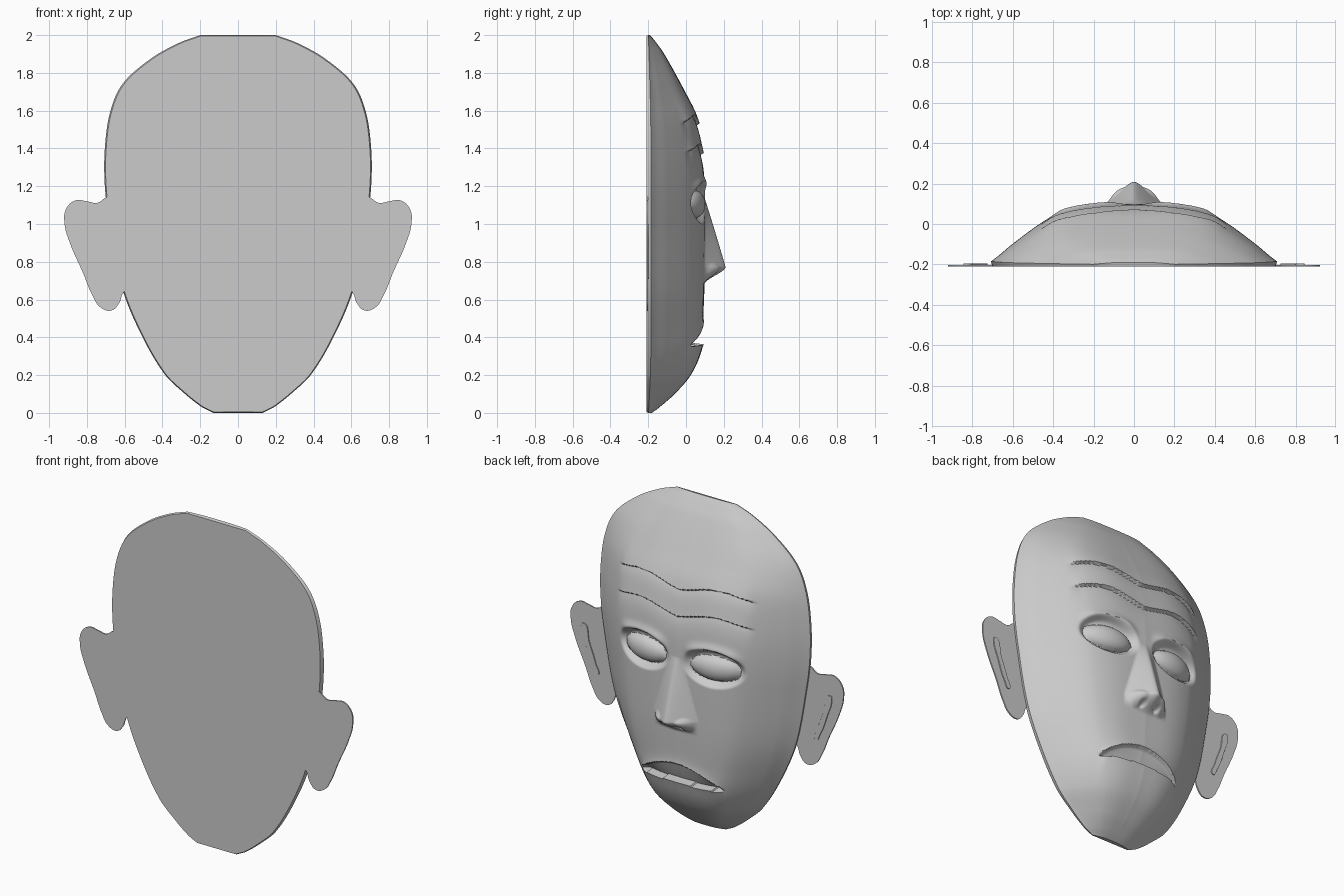
import bpy, bmesh
from math import hypot, sqrt, sin, cos, pi, exp
from mathutils import Vector

cube = bpy.data.objects.get("Cube")
if cube:
    bpy.data.objects.remove(cube)

BACK = -0.21
ROWS, COLS = 330, 170

clay = bpy.data.materials.new("pale grey clay")
clay.use_nodes = True
GREY = (0.6, 0.6, 0.6, 1)
clay.diffuse_color = GREY
clay.node_tree.nodes["Principled BSDF"].inputs["Base Color"].default_value = GREY

# Profiles: half width and centre depth by height, section by distance from centre
WIDTH = [(0, .13), (.03, .19), (.1, .28), (.2, .385), (.4, .505), (.65, .61), (1, .68),
         (1.2, .705), (1.4, .705), (1.6, .675), (1.75, .605), (1.88, .455), (1.96, .31), (2, .2)]
DEPTH = [(0, -.18), (.03, -.14), (.1, -.06), (.2, .025), (.32, .075), (.5, .09), (.75, .1),
         (1.2, .1), (1.4, .085), (1.57, .055), (1.7, -.005), (1.9, -.115), (1.97, -.165), (2, -.19)]
SECTION = [(0, 1), (.3, .97), (.5, .87), (.63, .72), (.85, .34), (.95, .14), (1, .05)]


def smooth(a, b, t):
    t = min(1, max(0, (t - a) / (b - a)))
    return t * t * (3 - 2 * t)


def curve(table, t):
    """Smooth interpolation through a short table."""
    n = len(table)
    i = max(k for k in range(n - 1) if k == 0 or table[k][0] <= t)

    def slope(k):
        a, b = table[max(k - 1, 0)], table[min(k + 1, n - 1)]
        return (b[1] - a[1]) / (b[0] - a[0])
    (x0, y0), (x1, y1) = table[i], table[i + 1]
    h = x1 - x0
    s = (t - x0) / h
    blend = s * s * (3 - 2 * s)
    return (y0 * (1 - blend) + y1 * blend
            + h * s * (1 - s) * ((1 - s) * slope(i) - s * slope(i + 1)))


def wrinkles(x, z):
    """Two wavy folds that overhang the skin below them."""
    total = 0
    fade = 1 - smooth(.4, .47, x)
    for height in (1.55, 1.395):
        d = z - height - .025 * sin(pi * (x - .1) / .3)
        if d >= 0:
            total += .008 * exp(-d / .06)
        else:
            total -= .016 * smooth(0, -.008, d) * exp(d / .05)
    return total * fade


def eyes(x, z):
    x -= .235
    socket = hypot(x / .185, (z - 1.115) / .115)
    ball = hypot(x / .15, (z - 1.105) / .072)
    y = -.04 * (1 - smooth(.72, 1.05, socket))
    y += .05 * sqrt(max(0, 1 - ball * ball))
    brow = z - 1.225 + 1.2 * x * x
    return y + .014 * exp(-(brow / .03) ** 2) * (1 - smooth(.1, .2, abs(x)))


def nose(x, z):
    if not .68 < z < 1.13:
        return 0
    down = (1.13 - z) / .36
    half = .035 + .095 * min(1, down)
    ridge = .11 * min(1, down) * smooth(.68, .775, z)
    # Soft ridge line with straight sides
    t = sqrt((x / half) ** 2 + .02) - .14
    y = ridge * max(0, 1 - t)
    wing = hypot((x - .085) / .045, (z - .745) / .05)
    nostril = hypot((x - .05) / .025, (z - .725) / .02)
    return y + .018 * max(0, 1 - wing ** 2) - .02 * max(0, 1 - nostril ** 2)


def mouth(x, z):
    """Frowning opening that slopes inward to a jutting lower lip."""
    if x > .28:
        return 0
    k = (x / .28) ** 2
    top, low = .475 - .115 * k, .365 - .012 * k
    fade = 1 - smooth(.85, 1, x / .28)
    if z > top:
        return .008 * exp(-(z - top) / .03) * fade
    if z > low:
        s = (top - z) / max(.001, top - low)
        return -(.012 * smooth(0, .1, s) + .035 * s) * fade
    return .012 * exp((z - low) / .05) * fade


def finish(obj):
    obj.data.materials.append(clay)
    bpy.context.view_layer.objects.active = obj
    for other in bpy.context.selected_objects:
        other.select_set(False)
    obj.select_set(True)
    bpy.ops.object.shade_smooth_by_angle(angle=.7)


def make_face():
    bm = bmesh.new()
    grid, rim = [], {}
    for r in range(ROWS + 1):
        z = 2 * r / ROWS
        w, d = curve(WIDTH, z), curve(DEPTH, z)
        row = []
        for c in range(COLS + 1):
            u = 2 * c / COLS - 1
            x = abs(u) * w
            y = BACK + .01 + (d - BACK - .01) * curve(SECTION, abs(u))
            y += wrinkles(x, z) + eyes(x, z) + nose(x, z) + mouth(x, z)
            row.append(bm.verts.new((u * w, y, z)))
        grid.append(row)
    for r in range(ROWS):
        for c in range(COLS):
            bm.faces.new((grid[r][c], grid[r + 1][c], grid[r + 1][c + 1], grid[r][c + 1]))
    # Flat back joined to the rim
    loop = (grid[0] + [row[-1] for row in grid[1:]]
            + grid[-1][-2::-1] + [row[0] for row in grid[-2:0:-1]])
    back = [bm.verts.new((v.co.x * .99, BACK, 1 + (v.co.z - 1) * .995)) for v in loop]
    for i in range(len(loop)):
        j = (i + 1) % len(loop)
        bm.faces.new((loop[i], loop[j], back[j], back[i]))
    bm.faces.new(back)
    bmesh.ops.recalc_face_normals(bm, faces=bm.faces)
    mesh = bpy.data.meshes.new("mask_face")
    bm.to_mesh(mesh)
    bm.free()
    obj = bpy.data.objects.new("mask_face", mesh)
    bpy.context.collection.objects.link(obj)
    finish(obj)


def make_plate(name, points, side, y, thick, bevel=0):
    """Thin plate in the xz plane with a smooth closed outline."""
    data = bpy.data.curves.new(name, 'CURVE')
    data.dimensions = '2D'
    data.fill_mode = 'BOTH'
    data.extrude = thick / 2
    data.bevel_depth = bevel
    data.resolution_u = 8
    spline = data.splines.new('BEZIER')
    spline.bezier_points.add(len(points) - 1)
    spline.use_cyclic_u = True
    for p, (x, z) in zip(spline.bezier_points, points):
        p.co = (x * side, z, 0)
        p.handle_left_type = p.handle_right_type = 'AUTO'
    obj = bpy.data.objects.new(name, data)
    bpy.context.collection.objects.link(obj)
    obj.rotation_euler.x = pi / 2
    obj.location.y = y
    for other in bpy.context.selected_objects:
        other.select_set(False)
    bpy.context.view_layer.objects.active = obj
    obj.select_set(True)
    bpy.ops.object.convert(target='MESH')
    finish(bpy.context.object)


EAR = [(.6, 1.17), (.7, 1.14), (.745, 1.112), (.8, 1.12), (.86, 1.125), (.91, 1.08), (.918, 1),
       (.89, .9), (.82, .74), (.77, .62), (.73, .56), (.67, .542), (.63, .58), (.604, .64), (.56, .66)]
FOLD = [(.835, 1), (.842, .97), (.815, .88), (.765, .75), (.735, .71), (.75, .78), (.79, .89)]

make_face()
for label, side in (("left", 1), ("right", -1)):
    make_plate(label + "_ear", EAR, side, BACK + .004, .008)
    make_plate(label + "_ear_fold", FOLD, side, BACK + .01, .006, .001)
